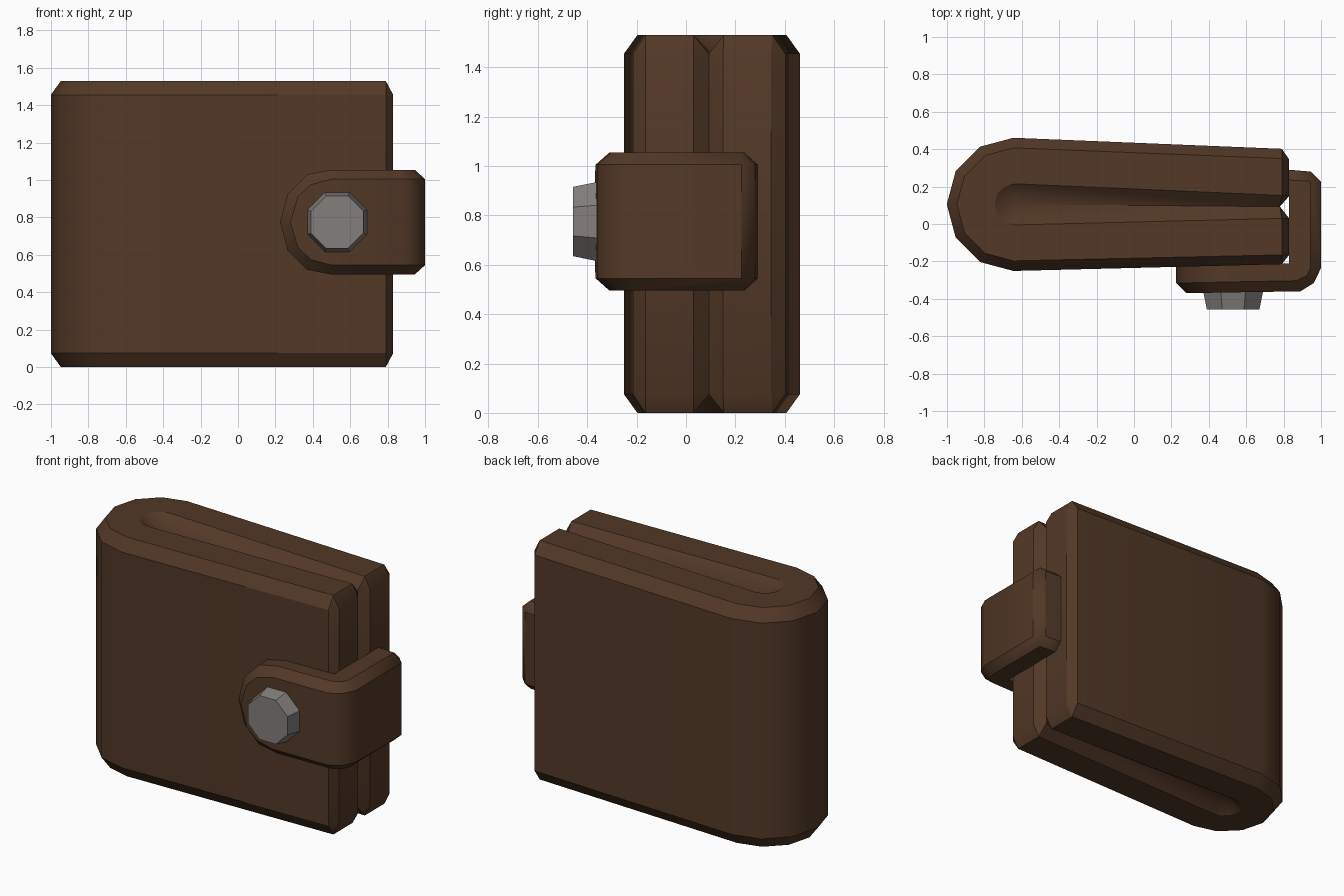
import bpy, bmesh, math

if "Cube" in bpy.data.objects:
    bpy.data.objects.remove(bpy.data.objects["Cube"])


def material(name, color):
    m = bpy.data.materials.new(name)
    m.diffuse_color = color
    m.use_nodes = True
    m.node_tree.nodes["Principled BSDF"].inputs["Base Color"].default_value = m.diffuse_color
    return m


def loft(name, stations, mat, smooth):
    """Skin closed cross-sections, cap both ends and merge collapsed points."""
    bm = bmesh.new()
    rings = [[bm.verts.new(p) for p in s] for s in stations]
    n = len(rings[0])
    for a, b in zip(rings, rings[1:]):
        for i in range(n):
            j = (i + 1) % n
            bm.faces.new((a[i], a[j], b[j], b[i]))
    # caps as strips between mirrored section points
    for r in (rings[0], rings[-1]):
        for i in range(n // 2 - 1):
            bm.faces.new((r[i], r[i + 1], r[n - 2 - i], r[n - 1 - i]))
    bmesh.ops.remove_doubles(bm, verts=bm.verts, dist=0.0005)
    bmesh.ops.recalc_face_normals(bm, faces=bm.faces)
    me = bpy.data.meshes.new(name)
    bm.to_mesh(me)
    bm.free()
    ob = bpy.data.objects.new(name, me)
    bpy.context.collection.objects.link(ob)
    if mat:
        me.materials.append(mat)
    bpy.context.view_layer.objects.active = ob
    ob.select_set(True)
    bpy.ops.object.shade_smooth_by_angle(angle=math.radians(smooth))
    ob.select_set(False)
    return ob


leather = material("brown_leather", (0.085, 0.04, 0.02, 1))

# Folded body: U-shaped strip with chamfered rims and a shallow groove in the fold
H, C = 1.53, 0.075


def body_section(g, i, t, o, rim=0.0):
    low = [(*g, C), (*i, rim), (*t, rim), (*o, C)]
    return low + [(x, y, H - z) for x, y, z in reversed(low)]


def arc(cx, r, deg):
    a = math.radians(deg)
    return (cx + r * math.cos(a), 0.105 + r * math.sin(a))


sections = [
    body_section((0.78, 0.093), (0.83, 0.03), (0.83, -0.165), (0.83, -0.165), C),
    body_section((0.78, 0.093), (0.79, 0.03), (0.79, -0.165), (0.79, -0.215)),
]
for k in range(7):
    d = 270 - 30 * k
    sections.append(body_section((-0.63, 0.105), arc(-0.635, 0.11, d),
                                 arc(-0.645, 0.302, d), arc(-0.645, 0.356, d)))
sections += [
    body_section((0.78, 0.093), (0.79, 0.153), (0.79, 0.35), (0.79, 0.402)),
    body_section((0.78, 0.093), (0.83, 0.15), (0.83, 0.345), (0.83, 0.345), C),
]
loft("wallet_body", sections, leather, 32)

# Closing strap: rounded tip on the front, wrapping round the open edge
ZC = 0.775


def strap_section(b, m, p, he, hf):
    low = [(*b, ZC - he), (*m, ZC - he), (*p, ZC - hf)]
    return low + [(x, y, 2 * ZC - z) for x, y, z in reversed(low)]


strap = [
    ((0.225, -0.215), (0.225, -0.315), (0.28, -0.37), 0.0, 0.0),
    ((0.265, -0.215), (0.265, -0.315), (0.32, -0.369), 0.15, 0.135),
    ((0.37, -0.215), (0.37, -0.313), (0.39, -0.368), 0.255, 0.2),
    ((0.50, -0.215), (0.50, -0.310), (0.50, -0.366), 0.28, 0.23),
    ((0.83, -0.210), (0.87, -0.303), (0.89, -0.360), 0.28, 0.23),
    ((0.83, -0.200), (0.925, -0.275), (0.962, -0.315), 0.28, 0.23),
    ((0.83, -0.190), (0.945, -0.23), (1.0, -0.235), 0.28, 0.23),
    ((0.83, 0.235), (0.945, 0.228), (1.0, 0.225), 0.28, 0.23),
    ((0.83, 0.29), (0.945, 0.28), (0.945, 0.28), 0.23, 0.23),
]
loft("closing_strap", [strap_section(*s) for s in strap], leather, 40)

# Octagonal metal snap
bpy.ops.mesh.primitive_cone_add(vertices=8, radius1=0.174, radius2=0.152, depth=0.1,
                                location=(0.53, -0.407, ZC),
                                rotation=(math.pi / 2, 0, 0))
snap = bpy.context.object
snap.name = "snap_button"
snap.rotation_euler.rotate_axis("Z", math.pi / 8)
snap.data.materials.append(material("dull_metal", (0.23, 0.21, 0.2, 1)))
